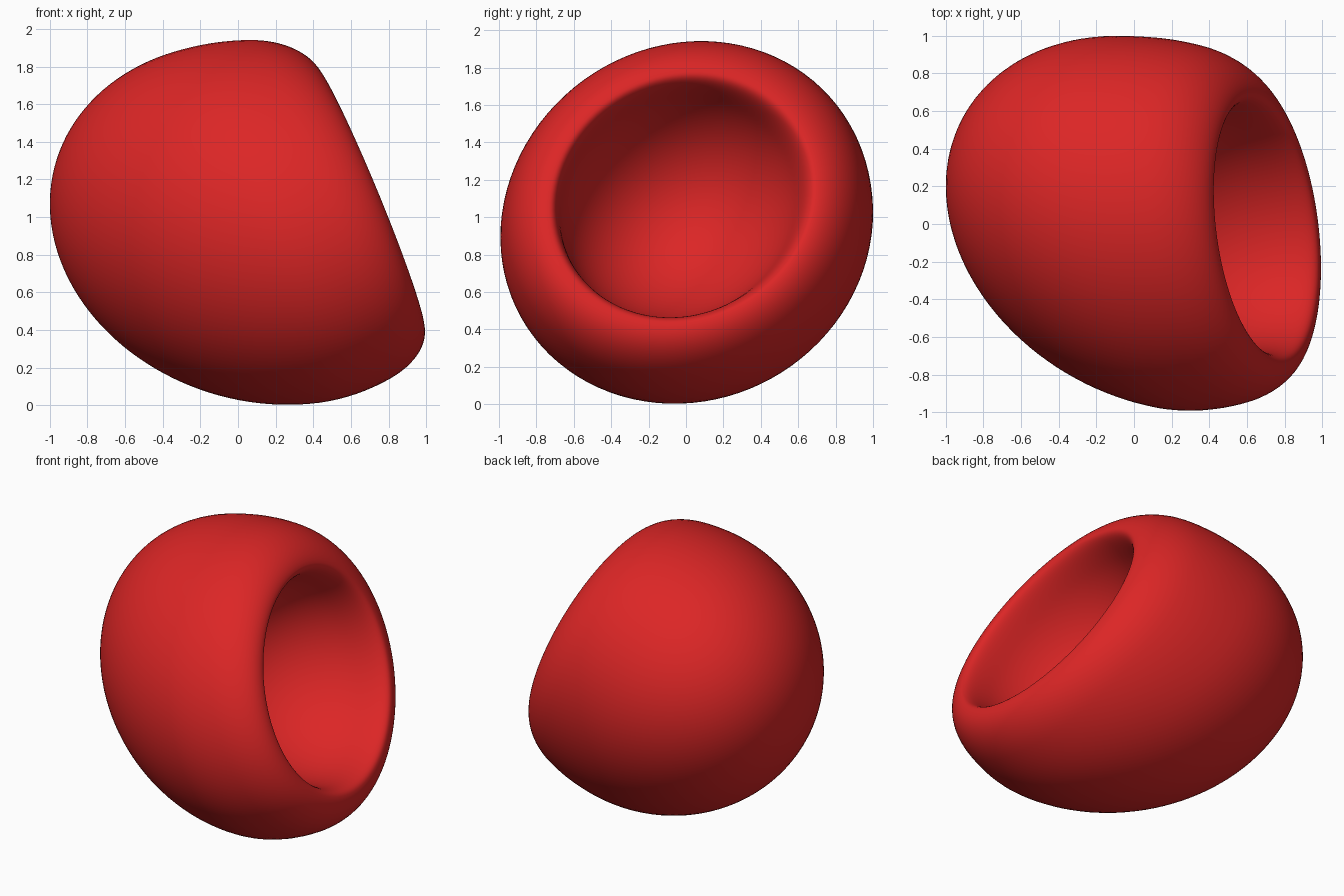
import bpy, bmesh, math
from mathutils import Vector, Matrix

if "Cube" in bpy.data.objects:
    bpy.data.objects.remove(bpy.data.objects["Cube"])

SEGS = 96
CENTRE = Vector((0.14, 0.0, 0.966))
OPENING = Vector((0.92, 0.07, 0.37)).normalized()       # direction the mouth faces
RIM_SHIFT = Vector((0, 0.04, 0.02))                     # mouth sits slightly off centre
HOLLOW_LEAN = Vector((0, -0.25, -0.10))                 # drift of the hollow per unit depth

# stretch that turns a unit sphere into the tilted egg
stretch = Matrix(((1.140, 0, 0), (-0.200, 0.980, 0), (-0.105, 0.039, 0.957)))
mouth = (stretch.transposed() @ OPENING).normalized()   # mouth axis before stretching
turn = Vector((0, 0, 1)).rotation_difference(mouth).to_matrix()


def bezier(p0, p1, p2, p3, n):
    """Points along a cubic curve, without its first point."""
    out = []
    for k in range(1, n + 1):
        t = k / n
        w = ((1 - t) ** 3, 3 * t * (1 - t) ** 2, 3 * t * t * (1 - t), t ** 3)
        out.append(tuple(sum(c * p[i] for c, p in zip(w, (p0, p1, p2, p3))) for i in (0, 1)))
    return out


# profile as (radius, height): outer shell, rounded rim, hollow
shoulder_h, crest_h = 0.28, 0.525
end = math.asin(shoulder_h)
profile = []
for k in range(1, 41):
    ang = -math.pi / 2 + (end + math.pi / 2) * k / 40
    profile.append((math.cos(ang), math.sin(ang)))
shoulder = profile[-1]
handle = (shoulder[0] - 0.16 * math.sin(end), shoulder[1] + 0.16 * math.cos(end))
bowl_r, bowl_d, bowl_a = 0.65, 0.68, math.radians(14)
crest, lip = (0.72, crest_h), (bowl_r * math.cos(bowl_a), 0.35)
bowl_h = lip[1] + bowl_d * math.sin(bowl_a)
profile += bezier(shoulder, handle, (0.81, crest_h), crest, 14)
crest_index = len(profile) - 1
profile += bezier(crest, (0.67, crest_h), (lip[0] + 0.024, 0.45), lip, 12)
for k in range(1, 30):
    ang = bowl_a + (math.pi / 2 - bowl_a) * k / 30
    profile.append((bowl_r * math.cos(ang), bowl_h - bowl_d * math.sin(ang)))


def place(point, offset):
    return CENTRE + stretch @ (turn @ Vector(point)) + offset


def offset_at(index, h):
    """Small sideways drift: blends in towards the rim, then leans with depth."""
    if index > crest_index:
        return RIM_SHIFT + HOLLOW_LEAN * (crest_h - h)
    t = min(1.0, max(0.0, (h + 0.1) / (crest_h + 0.1)))
    return RIM_SHIFT * (t * t * (3 - 2 * t))


# revolve the profile, closing both poles
bm = bmesh.new()
rings = []
for i, (r, h) in enumerate(profile):
    off = offset_at(i, h)
    rings.append([bm.verts.new(place((r * math.cos(2 * math.pi * s / SEGS),
                                      r * math.sin(2 * math.pi * s / SEGS), h), off))
                  for s in range(SEGS)])
back = bm.verts.new(place((0, 0, -1), Vector()))
floor_h = bowl_h - bowl_d
floor = bm.verts.new(place((0, 0, floor_h), offset_at(len(profile), floor_h)))
for s in range(SEGS):
    n = (s + 1) % SEGS
    bm.faces.new((back, rings[0][n], rings[0][s]))
    for lo, hi in zip(rings, rings[1:]):
        bm.faces.new((lo[s], lo[n], hi[n], hi[s]))
    bm.faces.new((rings[-1][s], rings[-1][n], floor))
bmesh.ops.recalc_face_normals(bm, faces=bm.faces)
for f in bm.faces:
    f.smooth = True

mesh = bpy.data.meshes.new("hollow_shell")
bm.to_mesh(mesh)
bm.free()
red = bpy.data.materials.new("red")
red.diffuse_color = (0.716, 0.019, 0.019, 1.0)
red.use_nodes = True
red.node_tree.nodes["Principled BSDF"].inputs["Base Color"].default_value = red.diffuse_color
mesh.materials.append(red)
shell = bpy.data.objects.new("hollow_shell", mesh)
bpy.context.collection.objects.link(shell)
